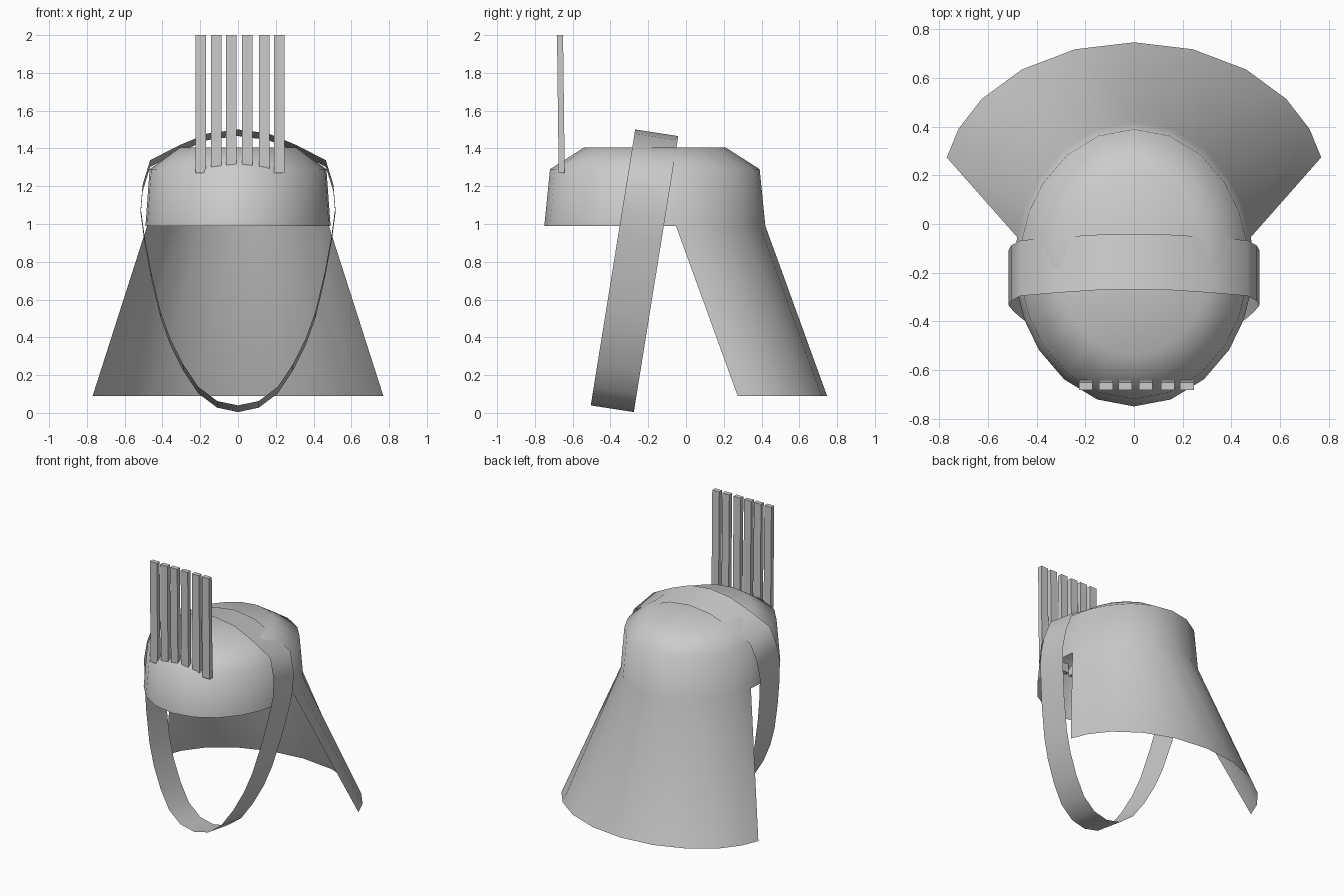
import bpy
import math

cube = bpy.data.objects.get("Cube")
if cube:
    bpy.data.objects.remove(cube)

grey = bpy.data.materials.new("plain grey")
grey.use_nodes = True
colour = (0.6, 0.6, 0.6, 1)
grey.diffuse_color = colour
grey.node_tree.nodes["Principled BSDF"].inputs["Base Color"].default_value = colour


def make(name, verts, faces, smooth=True):
    mesh = bpy.data.meshes.new(name)
    mesh.from_pydata(verts, [], faces)
    mesh.materials.append(grey)
    for p in mesh.polygons:
        p.use_smooth = smooth
    mesh.update()
    obj = bpy.data.objects.new(name, mesh)
    bpy.context.collection.objects.link(obj)
    return obj


# Angles measured from the back, mirrored to the other side
half = [0, 18, 36, 53, 67, 79, 90, 101, 113, 127, 144, 162, 180]
angles = [math.radians(a) for a in half + [-a for a in half[-2:0:-1]]]
n = len(angles)
CENTRE = -0.165


def ring(rx, ry, z):
    return [(rx * math.sin(a), CENTRE + ry * math.cos(a), z) for a in angles]


# Cap with its neck flap drawn out of the rear part of the rim
rim = ring(0.49, 0.585, 0.99)
verts = rim + ring(0.468, 0.555, 1.29) + ring(0.31, 0.375, 1.405)
faces = [(r * n + i, r * n + i + n, r * n + (i + 1) % n + n, r * n + (i + 1) % n)
         for r in range(2) for i in range(n)]
faces.append(tuple(range(3 * n - 1, 2 * n - 1, -1)))
rear = [i % n for i in range(-5, 6)]
first = len(verts)
verts += [(rim[i][0] * 1.6, rim[i][1] + 0.327, 0.09) for i in rear]
for k in range(len(rear) - 1):
    faces.append((first + k, rear[k], rear[k + 1], first + k + 1))
make("cap_and_neck_flap", verts, faces)

# Chin strap: tilted closed band around the cap
side = [(0, 1.483), (0.16, 1.462), (0.31, 1.4), (0.465, 1.32), (0.505, 1.19),
        (0.515, 1.07), (0.495, 0.92), (0.46, 0.73), (0.41, 0.52), (0.36, 0.38),
        (0.29, 0.24), (0.21, 0.12), (0.11, 0.045), (0, 0.022)]
loop = side + [(-x, z) for x, z in side[-2:0:-1]]
m = len(loop)
verts = []
for s in (-1, 1):
    verts += [(x, -0.155 + (z - 1.483) * 0.161 + s * 0.114, z - s * 0.0175)
              for x, z in loop]
make("chin_strap", verts,
     [(i, i + m, (i + 1) % m + m, (i + 1) % m) for i in range(m)])

# Upright plume slats at the front
for k, x in enumerate((-0.198, -0.115, -0.036, 0.048, 0.138, 0.218)):
    verts = [(x + dx, y + dy, z)
             for z, y in ((1.27, -0.658), (2.0, -0.667))
             for dx, dy in ((-0.028, -0.016), (0.028, -0.016),
                            (0.028, 0.016), (-0.028, 0.016))]
    make(f"plume_slat_{k + 1}", verts,
         [(3, 2, 1, 0), (4, 5, 6, 7)]
         + [(i, (i + 1) % 4, (i + 1) % 4 + 4, i + 4) for i in range(4)], False)
